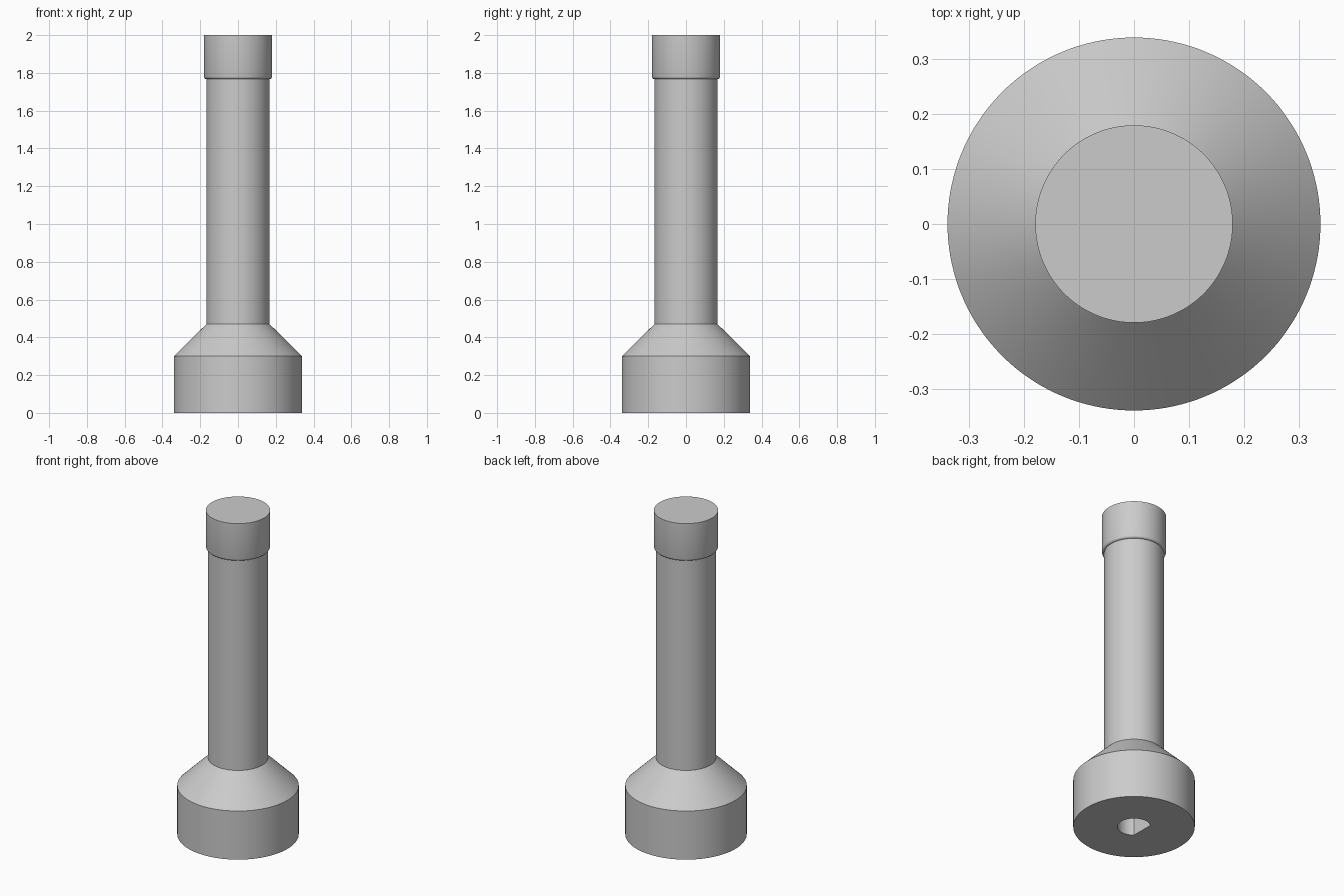
import bpy, bmesh
from math import sin, cos, radians, tau

if "Cube" in bpy.data.objects:
    bpy.data.objects.remove(bpy.data.objects["Cube"], do_unlink=True)

SEGMENTS = 144
BASE_R, SHAFT_R, COLLAR_R, BORE_R = 0.34, 0.167, 0.18, 0.093
BORE_FLAT = BORE_R * cos(radians(50))
BORE_DEPTH = 0.3


def ring(bm, radius, z, flat=None):
    """Circle of vertices, optionally cut by a flat on the right side."""
    verts = []
    for i in range(SEGMENTS):
        a = tau * i / SEGMENTS
        x = radius * cos(a)
        if flat is not None:
            x = max(x, -flat)
        verts.append(bm.verts.new((x, radius * sin(a), z)))
    return verts


# Rounded underside of the collar
lip = COLLAR_R - SHAFT_R
fillet = [(SHAFT_R + lip * sin(radians(a)), 1.78 - lip * cos(radians(a)))
          for a in (0, 30, 60, 90)]

# Outer profile: base, cone, shaft, collar
profile = [(BASE_R, 0), (BASE_R, 0.3), (SHAFT_R, 0.47), *fillet, (COLLAR_R, 2)]

bm = bmesh.new()
rings = [ring(bm, BORE_R, BORE_DEPTH, BORE_FLAT), ring(bm, BORE_R, 0, BORE_FLAT)]
rings += [ring(bm, r, z) for r, z in profile]
for low, high in zip(rings, rings[1:]):
    for i in range(SEGMENTS):
        j = (i + 1) % SEGMENTS
        bm.faces.new((low[i], low[j], high[j], high[i]))

# Closed bore end and flat top
bm.faces.new(rings[0])
bm.faces.new(rings[-1])
bmesh.ops.recalc_face_normals(bm, faces=bm.faces)

mesh = bpy.data.meshes.new("stepped_shaft")
bm.to_mesh(mesh)
bm.free()
shaft = bpy.data.objects.new("stepped_shaft", mesh)
bpy.context.collection.objects.link(shaft)

# Plain grey finish
grey = bpy.data.materials.new("plain_grey")
grey.use_nodes = True
colour = (0.6, 0.6, 0.6, 1)
grey.diffuse_color = colour
grey.node_tree.nodes["Principled BSDF"].inputs["Base Color"].default_value = colour
mesh.materials.append(grey)

bpy.ops.object.select_all(action="DESELECT")
shaft.select_set(True)
bpy.context.view_layer.objects.active = shaft
bpy.ops.object.shade_smooth_by_angle(angle=radians(32))
